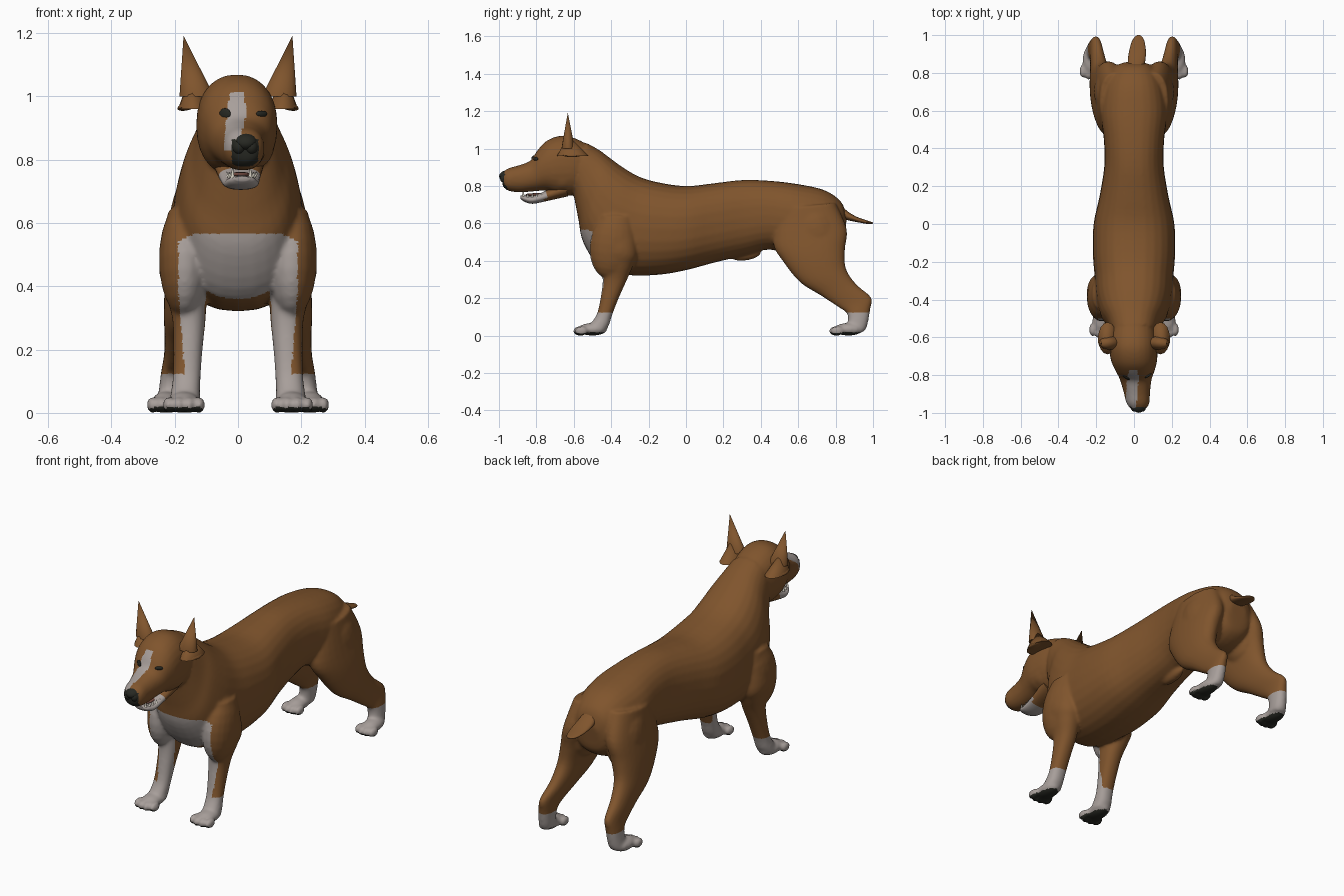
import bpy, bmesh, math
from mathutils import Vector, Matrix
from mathutils.bvhtree import BVHTree

cube = bpy.data.objects.get("Cube")
if cube:
    bpy.data.objects.remove(cube)


def material(name, rgb):
    m = bpy.data.materials.new(name)
    m.use_nodes = True
    m.diffuse_color = (*rgb, 1)
    m.node_tree.nodes["Principled BSDF"].inputs["Base Color"].default_value = (*rgb, 1)
    return m


brown = material("brown coat", (.215, .09, .026))
white = material("white coat", (.39, .345, .325))
black = material("black skin", (.02, .021, .016))
ivory = material("ivory teeth", (.6, .56, .48))
pink = material("dark pink tongue", (.2, .08, .06))


def spline(p, q, r, s, t):
    """Catmull-Rom blend of four rows."""
    return [.5 * (2 * b + (c - a) * t + (2 * a - 5 * b + 4 * c - d) * t * t
                  + (3 * b - a - 3 * c + d) * t ** 3) for a, b, c, d in zip(p, q, r, s)]


def loft(bm, rows, side=1, steps=4, n=28, power=.9):
    """Skin rings; each row is edge (y, z), opposite edge (y, z), centre x, half width."""
    dense = []
    for i in range(len(rows) - 1):
        quad = [rows[max(0, min(len(rows) - 1, i + k))] for k in (-1, 0, 1, 2)]
        dense += [spline(*quad, j / steps) for j in range(steps)]
    dense.append(rows[-1])
    soft = lambda v: math.copysign(abs(v) ** power, v)
    rings = []
    for ya, za, yb, zb, x, w in dense:
        ring = []
        for k in range(n):
            t = math.tau * k / n
            c, s = soft(math.cos(t)), soft(math.sin(t))
            ring.append(bm.verts.new((side * (x + w * s), (ya + yb + (ya - yb) * c) / 2,
                                      (za + zb + (za - zb) * c) / 2)))
        rings.append(ring)
    faces = [bm.faces.new(rings[0]), bm.faces.new(rings[-1][::-1])]
    for a, b in zip(rings, rings[1:]):
        for k in range(n):
            j = (k + 1) % n
            faces.append(bm.faces.new((a[k], b[k], b[j], a[j])))
    bmesh.ops.recalc_face_normals(bm, faces=faces)


def ball(bm, centre, radii, tilt=0, axis='X'):
    m = Matrix.Translation(centre) @ Matrix.Rotation(tilt, 4, axis) @ Matrix.Diagonal((*radii, 1))
    bmesh.ops.create_uvsphere(bm, u_segments=20, v_segments=12, radius=1, matrix=m)


def spike(bm, centre, rx, ry, tip, n=16):
    """Cone from a level base to a free tip."""
    base = [bm.verts.new((centre[0] + rx * math.cos(math.tau * k / n),
                          centre[1] + ry * math.sin(math.tau * k / n), centre[2])) for k in range(n)]
    top = bm.verts.new(tip)
    faces = [bm.faces.new(base)]
    faces += [bm.faces.new((base[k], base[(k + 1) % n], top)) for k in range(n)]
    bmesh.ops.recalc_face_normals(bm, faces=faces)


def finish(name, bm, mats, angle=50):
    me = bpy.data.meshes.new(name)
    bm.to_mesh(me)
    bm.free()
    ob = bpy.data.objects.new(name, me)
    bpy.context.collection.objects.link(ob)
    for m in mats:
        me.materials.append(m)
    bpy.ops.object.select_all(action='DESELECT')
    ob.select_set(True)
    bpy.context.view_layer.objects.active = ob
    bpy.ops.object.shade_smooth_by_angle(angle=math.radians(angle))
    return ob


# Trunk and neck, rump to throat
body = bmesh.new()
loft(body, [(.86, .63, .85, .55, 0, .05), (.83, .715, .83, .47, 0, .105),
            (.74, .778, .74, .42, 0, .155), (.6, .81, .6, .42, 0, .178),
            (.45, .828, .45, .46, 0, .16), (.3, .832, .32, .43, 0, .157),
            (.15, .815, .15, .39, 0, .182), (0, .8, 0, .35, 0, .214),
            (-.15, .82, -.15, .325, 0, .218), (-.25, .85, -.32, .325, 0, .208),
            (-.33, .895, -.46, .365, 0, .2), (-.4, .945, -.55, .5, 0, .175),
            (-.46, .99, -.575, .62, 0, .143), (-.53, 1.03, -.6, .75, 0, .118)], power=.85)

# Skull and upper muzzle, turned slightly to the left
loft(body, [(-.49, 1, -.53, .8, -.003, .1), (-.58, 1.05, -.6, .755, -.004, .122),
            (-.66, 1.07, -.64, .748, -.004, .128), (-.74, 1.045, -.695, .757, 0, .123),
            (-.795, .99, -.745, .775, .005, .106), (-.83, .937, -.81, .772, .009, .085),
            (-.89, .912, -.89, .766, .015, .07), (-.95, .895, -.95, .775, .021, .06),
            (-.985, .87, -.98, .797, .024, .036)])
ball(body, (0, .32, .43), (.03, .08, .028), .15)

# Legs and paws
front_leg = [(-.46, .64, -.28, .64, .155, .065), (-.48, .49, -.26, .45, .17, .08),
             (-.455, .38, -.28, .38, .165, .066), (-.445, .3, -.315, .3, .155, .053),
             (-.457, .2, -.36, .2, .158, .046), (-.475, .12, -.395, .11, .162, .044),
             (-.505, .07, -.41, .06, .166, .046), (-.53, .04, -.43, .025, .168, .05)]
rear_leg = [(.5, .68, .8, .71, .1, .08), (.465, .5, .86, .57, .13, .08),
            (.52, .395, .85, .46, .155, .073), (.61, .285, .855, .36, .175, .06),
            (.72, .215, .91, .275, .187, .045), (.81, .155, .99, .205, .2, .034),
            (.86, .12, .985, .14, .207, .036), (.865, .07, .968, .05, .214, .038),
            (.85, .04, .95, .02, .22, .04)]


def paw(x, tip, side, width):
    ball(body, (side * x, tip + .1, .034), (.062 * width, .08, .034))
    for i in (-1.5, -.5, .5, 1.5):
        ball(body, (side * (x + i * .04 * width), tip + .026 + .01 * abs(i), .025),
             (.024 * width, .036, .026))


for side in (1, -1):
    loft(body, front_leg, side)
    loft(body, rear_leg, side)
    paw(.171, -.6, side, .8)
    paw(.228, .768, side, .72)
    ball(body, (side * .17, -.39, .485), (.08, .125, .185), -.15)  # shoulder
    ball(body, (side * .125, .7, .54), (.088, .13, .17), .3)       # thigh
    ball(body, (side * .07, -.66, .865), (.048, .08, .085))        # cheek

# Fuse the parts into one smooth skin
rough = finish("dog_body_rough", body, [])
remesh = rough.modifiers.new("fuse", 'REMESH')
remesh.mode = 'VOXEL'
remesh.voxel_size = .0075
relax = rough.modifiers.new("relax", 'SMOOTH')
relax.factor = .5
relax.iterations = 10
skin = bpy.data.meshes.new_from_object(rough.evaluated_get(bpy.context.evaluated_depsgraph_get()))
bpy.data.objects.remove(rough)
fused = bmesh.new()
fused.from_mesh(skin)
bpy.data.meshes.remove(skin)
fused.normal_update()
surface = BVHTree.FromBMesh(fused)


def coat(p, n):
    """0 brown, 1 white, 2 black."""
    x = abs(p.x)
    if p.z < .018 and n.z < -.4:
        return 2
    if p.z < .122:
        return 1
    chest_edge = .168 + .02 * min(1, (p.z - .12) / .25)
    back_limit = -.405 if x > .1 else -.45
    if p.z < .565 - .5 * max(0, x - .14) and x < chest_edge and p.y < back_limit:
        return 1
    if p.y < -.945 and .77 < p.z < .865 and abs(p.x - .022) < .042 and n.y < -.4:
        return 2
    half = .03 - .25 * max(0, p.z - .95) ** 1.2
    middle = -.004 - .08 * max(0, -.8 - p.y)
    if p.y < -.74 and .83 < p.z < 1.012 and abs(p.x - middle) < half and n.z > -.1:
        return 1
    return 0


for f in fused.faces:
    f.material_index = coat(f.calc_center_median(), f.normal)
finish("dog_body", fused, [brown, white, black], 80)

# Lower jaw, tongue and teeth
jaw = bmesh.new()
loft(jaw, [(-.65, .83, -.63, .745, .002, .08), (-.75, .775, -.735, .722, .005, .066),
           (-.82, .748, -.82, .705, .009, .056), (-.865, .75, -.865, .717, .012, .043),
           (-.885, .748, -.885, .733, .013, .022)])
for f in jaw.faces:
    f.material_index = int(f.calc_center_median().y < -.75)
finish("lower_jaw", jaw, [brown, white])
tongue = bmesh.new()
ball(tongue, (.008, -.8, .752), (.032, .06, .01))
finish("tongue", tongue, [pink])
teeth = bmesh.new()
for side in (1, -1):
    for i in range(5):
        y = -.87 + .024 * i
        x = .011 + side * (.028 + .005 * i)
        spike(teeth, (x, y, .742), .007, .008, (x, y, .782 if i == 0 else .763), 8)
finish("teeth", teeth, [ivory])

# Nose
nose = bmesh.new()
ball(nose, (.025, -.963, .857), (.036, .037, .026), .25)
for side in (1, -1):
    ball(nose, (.023 + side * .02, -.968, .84), (.021, .026, .024))
finish("nose", nose, [black])

# Eyes set on the face, ears either side
for side, label, height in ((1, "left", .01), (-1, "right", .018)):
    hit = surface.ray_cast(Vector((.017 + side * .058, -1.5, .945)), Vector((0, 1, 0)))[0]
    eye = bmesh.new()
    ball(eye, hit, (.021, .007, height), side * .6, 'Z')
    finish(label + "_eye", eye, [black])
    ear = bmesh.new()
    spike(ear, (side * .13, -.63, 1), .055, .036, (side * .172, -.632, 1.192))
    spike(ear, (side * .14, -.605, .96), .05, .085, (side * .15, -.63, 1.07))
    ball(ear, (side * .155, -.61, .972), (.038, .06, .014), side * .3, 'Y')
    finish(label + "_ear", ear, [brown], 40)

# Flat tail
tail = bmesh.new()
loft(tail, [(.79, .735, .81, .65, .005, .028), (.855, .672, .85, .622, .012, .045),
            (.91, .637, .91, .608, .018, .045), (.965, .617, .965, .598, .022, .034),
            (.99, .609, .99, .597, .024, .02), (1, .604, 1, .599, .024, .006)])
finish("tail", tail, [brown])
